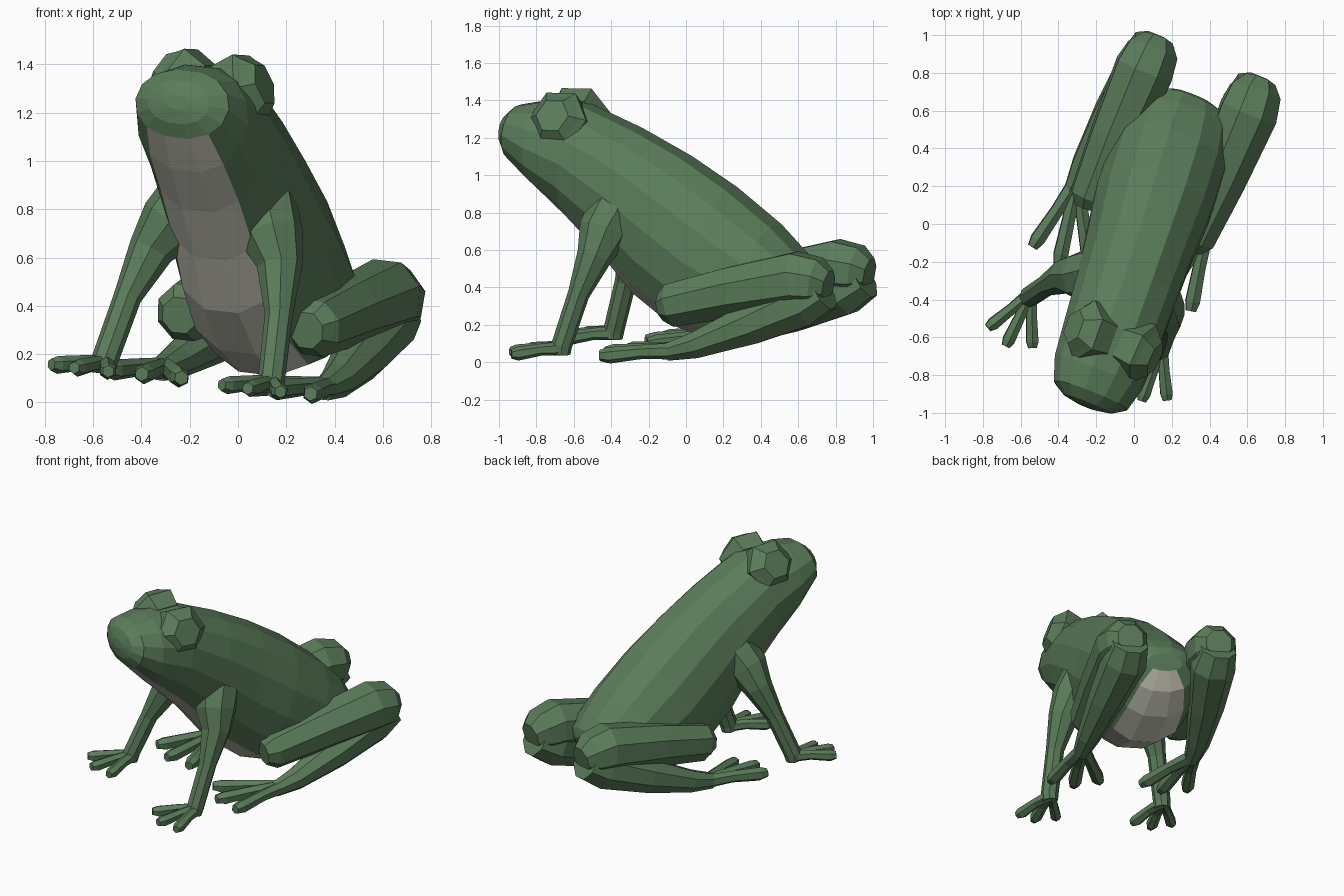
import bpy, bmesh, math
from mathutils import Vector, Matrix

if "Cube" in bpy.data.objects:
    bpy.data.objects.remove(bpy.data.objects["Cube"])

# Whole animal is symmetric in its own frame, then turned and tilted a little
POSE = (Matrix.Rotation(math.radians(-22), 4, 'Z')
        @ Matrix.Rotation(0.11, 4, 'Y')
        @ Matrix.Translation((-0.010, 0, 0)))


def material(name, rgb):
    m = bpy.data.materials.new(name)
    m.diffuse_color = (*rgb, 1)
    m.use_nodes = True
    m.node_tree.nodes["Principled BSDF"].inputs["Base Color"].default_value = m.diffuse_color
    return m


GREEN = material("leaf green", (0.105, 0.205, 0.103))
BELLY = material("pale belly grey", (0.60, 0.60, 0.51))


def loft(name, rings, mirror=True, rule=None):
    """Skin a list of equal-sized point rings and close both ends."""
    bm = bmesh.new()
    vr = [[bm.verts.new(p) for p in r] for r in rings]
    n = len(rings[0])
    for k in range(len(vr) - 1):
        for i in range(n):
            j = (i + 1) % n
            f = bm.faces.new((vr[k][i], vr[k][j], vr[k + 1][j], vr[k + 1][i]))
            if rule:
                f.material_index = rule(k, i)
    bm.faces.new(vr[0])
    bm.faces.new(vr[-1])
    bmesh.ops.recalc_face_normals(bm, faces=bm.faces)
    me = bpy.data.meshes.new(name)
    bm.to_mesh(me)
    bm.free()
    ob = bpy.data.objects.new(name, me)
    bpy.context.collection.objects.link(ob)
    me.materials.append(GREEN)
    me.materials.append(BELLY)
    ob.matrix_world = POSE
    if mirror:
        ob.modifiers.new("Mirror", 'MIRROR').use_mirror_merge = False
    return ob


def tube(name, path, sides=8, ref=(1, 0, 0)):
    """Tapered limb; path holds (x, y, z, radius)."""
    pts = [Vector(p[:3]) for p in path]
    rings = []
    for k, p in enumerate(pts):
        t = (pts[min(k + 1, len(pts) - 1)] - pts[max(k - 1, 0)]).normalized()
        a = Vector(ref)
        a = (a - t * a.dot(t)).normalized()
        b = t.cross(a)
        rings.append([p + path[k][3] * (a * math.cos(q) + b * math.sin(q))
                      for q in (2 * math.pi * (i + 0.5) / sides for i in range(sides))])
    return loft(name, rings)


# Body and head: (top y, top z, bottom y, bottom z, half width)
SECTIONS = [
    (-0.99, 1.28, -0.995, 1.22, 0.05),
    (-0.965, 1.34, -0.985, 1.16, 0.14),
    (-0.905, 1.385, -0.955, 1.10, 0.21),
    (-0.78, 1.405, -0.82, 0.96, 0.25),
    (-0.54, 1.40, -0.64, 0.79, 0.265),
    (-0.227, 1.26, -0.45, 0.59, 0.275),
    (0.05, 1.11, -0.27, 0.37, 0.29),
    (0.305, 0.94, -0.05, 0.20, 0.315),
    (0.55, 0.74, 0.20, 0.11, 0.315),
    (0.69, 0.59, 0.45, 0.16, 0.285),
    (0.745, 0.51, 0.62, 0.25, 0.225),
    (0.755, 0.45, 0.715, 0.35, 0.12),
]
N = 14
rings = []
for ty, tz, by, bz, hw in SECTIONS:
    ring = []
    for i in range(N):
        a = 2 * math.pi * (i - 1.5) / N          # faces 0-2 lie along the belly
        h = (1 - math.cos(a)) / 2
        s = math.sin(a)
        ring.append((hw * math.copysign(abs(s) ** 0.88, s),
                     by + (ty - by) * h, bz + (tz - bz) * h))
    rings.append(ring)
loft("body", rings, mirror=False, rule=lambda k, i: int(k >= 2 and i < 3))

# Eyes: stepped six-sided bulges
ec, ax = Vector((0.16, -0.62, 1.32)), Vector((0.92, -0.03, 0.39)).normalized()
tube("eyes", [(*(ec + ax * t), r) for t, r in
              ((-0.10, 0.15), (0.01, 0.17), (0.035, 0.14), (0.08, 0.095))],
     6, ref=(0, 1, 0.58))

# Front limbs, shoulders sunk into the body
tube("front_legs", [(0.12, -0.25, 0.99, 0.10), (0.165, -0.32, 0.82, 0.145),
                    (0.225, -0.36, 0.72, 0.135), (0.29, -0.39, 0.60, 0.095),
                    (0.34, -0.47, 0.40, 0.058), (0.375, -0.565, 0.13, 0.056),
                    (0.375, -0.57, 0.085, 0.05)], 8)

# Hind limbs: folded upper and lower segments
tube("thighs", [(0.285, -0.01, 0.33, 0.08), (0.29, 0.05, 0.34, 0.125),
                (0.30, 0.40, 0.41, 0.145), (0.30, 0.78, 0.47, 0.165),
                (0.295, 0.89, 0.455, 0.145), (0.295, 0.955, 0.44, 0.09)], 8)
tube("shins", [(0.295, 0.925, 0.42, 0.12), (0.295, 0.80, 0.355, 0.145),
               (0.335, 0.50, 0.235, 0.115), (0.365, 0.20, 0.13, 0.075),
               (0.37, 0.04, 0.095, 0.05)], 8)


# Toes: three spreading from each foot
def toes(name, root, tips, r):
    for label, (x, y) in zip(("outer", "middle", "inner"), tips):
        z = root[2]
        d = Vector((x - root[0], y - root[1], 0))
        tip = Vector((x, y, z - 0.015))
        path = [(*root, r * 1.15), (*(Vector(root) + d * 0.45), r * 0.95),
                (*(tip - d * 0.12), r * 1.1), (*tip, r * 0.75)]
        tube(f"{label}_{name}", path, 6)


toes("front_toes", (0.375, -0.545, 0.115), [(0.515, -0.80), (0.39, -0.855), (0.255, -0.81)], 0.034)
toes("hind_toes", (0.37, 0.10, 0.10), [(0.455, -0.315), (0.29, -0.35), (0.14, -0.28)], 0.040)
